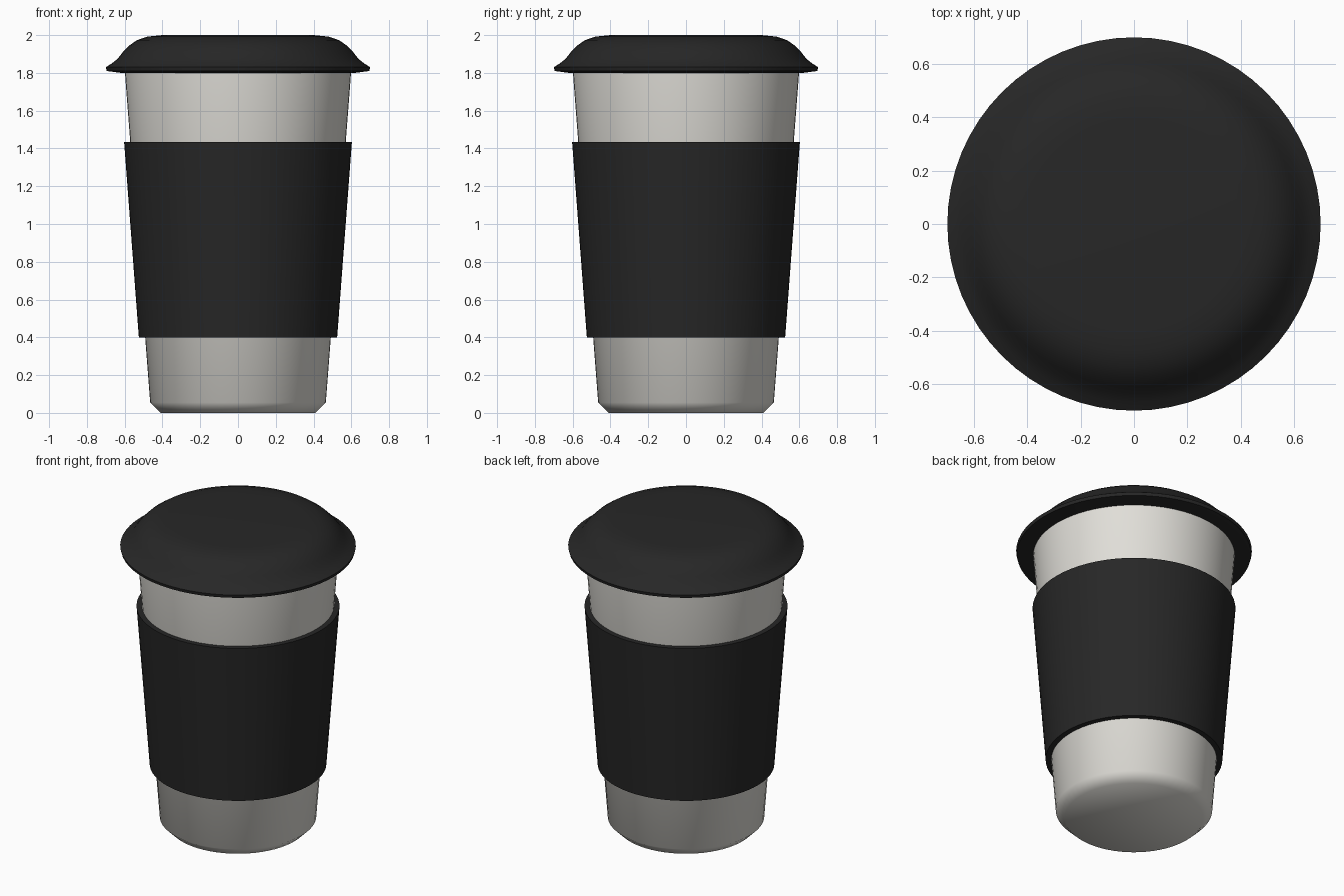
import bpy, bmesh, math

if "Cube" in bpy.data.objects:
    bpy.data.objects.remove(bpy.data.objects["Cube"])

SIDES = 64


def material(name, rgb):
    m = bpy.data.materials.new(name)
    m.diffuse_color = (*rgb, 1)
    m.use_nodes = True
    m.node_tree.nodes["Principled BSDF"].inputs["Base Color"].default_value = m.diffuse_color
    return m


def lathe(name, profile, mat, closed=False, angle=40):
    """Spin an (r, z) profile, listed bottom to top on the outside, around z."""
    bm = bmesh.new()
    rings = []
    for r, z in profile:
        if r == 0:
            rings.append([bm.verts.new((0, 0, z))] * SIDES)
        else:
            rings.append([bm.verts.new((r * math.cos(2 * math.pi * i / SIDES),
                                        r * math.sin(2 * math.pi * i / SIDES), z))
                          for i in range(SIDES)])
    pairs = list(zip(rings, rings[1:]))
    if closed:
        pairs.append((rings[-1], rings[0]))
    for a, b in pairs:
        for i in range(SIDES):
            j = (i + 1) % SIDES
            corners = list(dict.fromkeys([a[i], a[j], b[j], b[i]]))
            bm.faces.new(corners)
    bmesh.ops.recalc_face_normals(bm, faces=bm.faces)
    mesh = bpy.data.meshes.new(name)
    bm.to_mesh(mesh)
    bm.free()
    mesh.materials.append(mat)
    ob = bpy.data.objects.new(name, mesh)
    bpy.context.collection.objects.link(ob)
    bpy.ops.object.select_all(action='DESELECT')
    ob.select_set(True)
    bpy.context.view_layer.objects.active = ob
    bpy.ops.object.shade_smooth_by_angle(angle=math.radians(angle))
    return ob


cream = material("warm_white", (0.75, 0.735, 0.69))
black = material("soft_black", (0.02, 0.02, 0.02))

# Tapered cup with a chamfered foot
lathe("cup", [(0, 0), (0.41, 0), (0.465, 0.055), (0.60, 1.82), (0, 1.82)], cream, angle=60)

# Grip sleeve: a tapered ring sitting proud of the cup
lathe("sleeve", [(0.525, 0.40), (0.603, 1.435), (0.565, 1.435), (0.485, 0.40)],
      black, closed=True)

# Domed lid with a flared rim
lathe("lid", [(0, 1.80), (0.62, 1.80), (0.695, 1.81), (0.70, 1.83), (0.668, 1.85),
              (0.636, 1.876), (0.61, 1.91), (0.576, 1.945), (0.535, 1.973),
              (0.48, 1.992), (0.40, 2.0), (0, 2.0)], black, angle=50)
